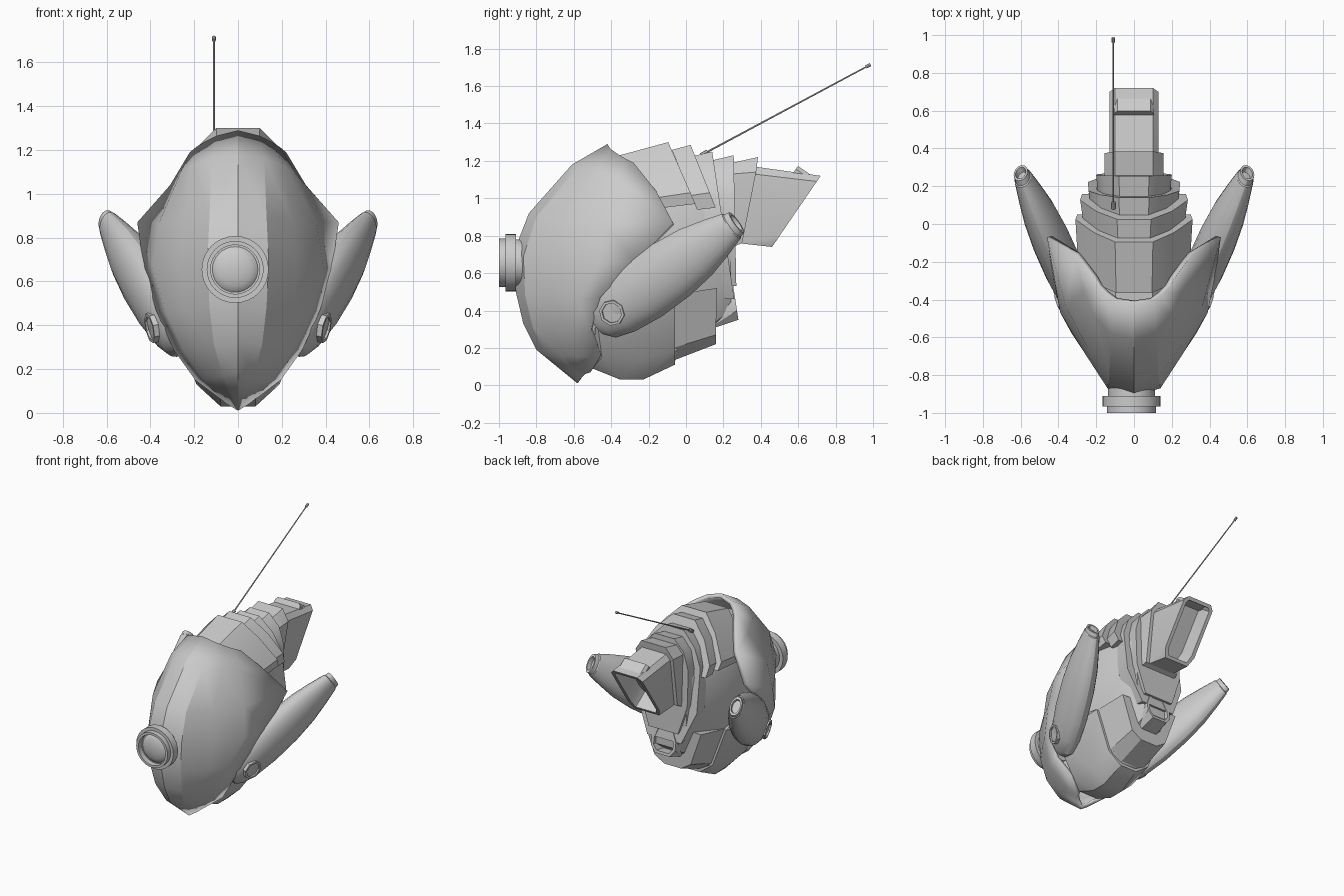
import bpy, bmesh
from math import cos, sin, pi, radians
from mathutils import Vector

if "Cube" in bpy.data.objects:
    bpy.data.objects.remove(bpy.data.objects["Cube"])


def finish(name, bm, angle=28, fix=True):
    if fix:
        bmesh.ops.recalc_face_normals(bm, faces=bm.faces)
    me = bpy.data.meshes.new(name)
    bm.to_mesh(me)
    bm.free()
    ob = bpy.data.objects.new(name, me)
    bpy.context.collection.objects.link(ob)
    bpy.ops.object.select_all(action='DESELECT')
    ob.select_set(True)
    bpy.context.view_layer.objects.active = ob
    bpy.ops.object.shade_smooth_by_angle(angle=radians(angle))
    return ob


def lathe(name, start, direction, profile, n=24, squash=1.0, side=(1, 0, 0)):
    """Spin (distance, radius) pairs round an axis; squash flattens along the side vector."""
    o, a = Vector(start), Vector(direction).normalized()
    u = Vector(side)
    u = (u - a * u.dot(a)).normalized()
    v = a.cross(u)
    bm = bmesh.new()
    rings = [[bm.verts.new(o + a * t + u * (r * squash * cos(2 * pi * k / n)) + v * (r * sin(2 * pi * k / n)))
              for k in range(n)] for t, r in profile]
    for p, q in zip(rings, rings[1:]):
        for k in range(n):
            bm.faces.new((p[k], p[(k + 1) % n], q[(k + 1) % n], q[k]))
    bmesh.ops.remove_doubles(bm, verts=bm.verts, dist=1e-5)
    return finish(name, bm)


def hull(name, half, opening=None):
    """Convex solid from half its points mirrored in x; opening = (direction, rim, depth) hollows a face."""
    bm = bmesh.new()
    for x, y, z in half:
        for s in (1, -1):
            bm.verts.new((s * x, y, z))
    res = bmesh.ops.convex_hull(bm, input=bm.verts)
    loose = [v for v in bm.verts if not v.link_faces]
    bmesh.ops.delete(bm, geom=loose, context='VERTS')
    bmesh.ops.dissolve_limit(bm, angle_limit=radians(3), verts=bm.verts, edges=bm.edges)
    bmesh.ops.recalc_face_normals(bm, faces=bm.faces)
    if opening:
        d = Vector(opening[0]).normalized()
        face = max(bm.faces, key=lambda f: f.normal.dot(d))
        bmesh.ops.inset_region(bm, faces=[face], thickness=opening[1])
        ext = bmesh.ops.extrude_discrete_faces(bm, faces=[face])['faces'][0]
        bmesh.ops.translate(bm, verts=ext.verts, vec=-d * opening[2])
    return finish(name, bm)


# Front shell: rows from crown to chin, columns from ridge to rear edge
rows = [
    [(0, -.42, 1.29), (.10, -.405, 1.265), (.15, -.37, 1.24), (.19, -.33, 1.215), (.22, -.28, 1.19)],
    [(0, -.61, 1.18), (.12, -.58, 1.16), (.21, -.49, 1.13), (.265, -.36, 1.09), (.31, -.16, 1.04)],
    [(0, -.84, .92), (.13, -.80, .90), (.25, -.65, .88), (.36, -.44, .87), (.46, -.07, .87)],
    [(0, -.91, .74), (.14, -.87, .69), (.27, -.67, .66), (.39, -.47, .66), (.43, -.27, .66)],
    [(0, -.91, .50), (.13, -.86, .48), (.25, -.70, .47), (.33, -.58, .46), (.375, -.46, .47)],
    [(0, -.87, .33), (.11, -.82, .31), (.19, -.72, .30), (.25, -.62, .29), (.295, -.51, .29)],
    [(0, -.80, .19), (.07, -.75, .17), (.12, -.67, .16), (.16, -.58, .155), (.195, -.46, .15)],
    [(0, -.58, .01), (.025, -.57, .025), (.05, -.56, .04), (.075, -.54, .06), (.09, -.51, .07)],
]
bm = bmesh.new()
grid = [[bm.verts.new(p) for p in [(-x, y, z) for x, y, z in r[:0:-1]] + r] for r in rows]
for a, b in zip(grid, grid[1:]):
    for j in range(len(a) - 1):
        bm.faces.new((a[j], b[j], b[j + 1], a[j + 1]))
shell = finish("front_shell", bm, 24, fix=False)
mod = shell.modifiers.new("thickness", 'SOLIDIFY')
mod.thickness, mod.offset = .03, -1

# Inner body
hull("inner_body", [
    (.10, -.50, 1.15), (.21, -.48, 1.03), (.27, -.45, .80), (.25, -.50, .40), (.10, -.5, .12),
    (.09, -.06, 1.21), (.20, -.06, 1.12), (.29, -.06, .92), (.28, -.06, .52), (.15, -.06, .18), (.06, -.06, .13),
    (.08, .24, 1.16), (.18, .24, .95), (.17, .24, .60), (.08, .24, .40)])

# Belly plates
hull("belly_plate_front", [
    (.08, -.50, .09), (.08, -.35, .03), (.08, -.23, .03), (.07, -.06, .11), (.18, -.45, .15), (.19, -.25, .13),
    (.18, -.06, .19), (.28, -.48, .38), (.31, -.25, .45), (.29, -.06, .48), (.25, -.4, .56)])
hull("belly_plate_rear", [
    (.07, -.10, .12), (.07, .16, .22), (.17, -.10, .19), (.15, .16, .27), (.28, -.10, .48), (.24, .165, .52)])

# Overlapping neck plates: arch points, y at the top, lean, depth
for name, arch, y0, lean, depth in [
    ("neck_plate_1", [(.10, 1.30), (.21, 1.19), (.31, 1.03), (.30, .97)], -.095, .44, .27),
    ("neck_plate_2", [(.09, 1.285), (.20, 1.18), (.285, 1.03), (.275, .95)], .025, .40, .10),
    ("neck_plate_3", [(.08, 1.25), (.18, 1.15), (.24, 1.02), (.245, .70), (.14, .46)], .14, .15, .11),
    ("neck_plate_4", [(.08, 1.23), (.16, 1.15), (.20, 1.02), (.195, .75), (.12, .53)], .255, .02, .11),
]:
    top = arch[0][1]
    pts = []
    for x, z in arch:
        y = y0 + lean * (top - z)
        pts += [(x, y, z), (x * .95, y - depth, .7 + (z - .7) * (1 - .45 * depth))]
    hull(name, pts)

# Rear duct and its collar
hull("duct_collar", [
    (.10, .25, 1.19), (.155, .25, 1.13), (.15, .25, .74), (.10, .385, 1.22), (.155, .375, 1.14), (.14, .30, .76)])
hull("rear_duct", [
    (.10, .36, 1.17), (.13, .36, 1.13), (.11, .28, .76),
    (.10, .72, 1.12), (.13, .6995, 1.09), (.13, .501, .80), (.10, .46, .74)], ((0, .825, -.565), .028, .13))

# Lower nozzle
hull("lower_nozzle", [
    (.06, .10, .56), (.10, .10, .45), (.07, .10, .29),
    (.06, .25, .55), (.10, .2635, .46), (.10, .2725, .40), (.06, .28, .35)], ((0, .99, .15), .022, .08))

# Front lens, slightly off centre
lathe("lens_housing", (-.013, -.84, .655), (0, -1, 0), [
    (0, 0), (0, .125), (.07, .125), (.07, .153), (.125, .153), (.125, .13), (.16, .13), (.16, .112), (.12, .112), (.12, 0)], 32)
lathe("lens_glass", (-.013, -.95, .655), (0, -1, 0), [
    (0, .112), (.015, .10), (.027, .075), (.035, .04), (.038, 0)], 32)

# Side pods with end openings and mounting rings
for s, label in ((1, "right"), (-1, "left")):
    start = Vector((s * .29, -.42, .37))
    axis = (Vector((s * .60, .27, .87)) - start).normalized()
    length = (Vector((s * .60, .27, .87)) - start).length
    lathe("side_pod_" + label, start, axis, [
        (-.09, 0), (-.075, .07), (-.03, .12), (.08, .153), (.25, .172), (.45, .17), (.62, .15), (.76, .115),
        (length - .035, .082), (length - .03, .074), (length, .068), (length, .05), (length - .03, .045),
        (length - .03, 0)], 20, .58, (s, 0, 0))
    side = Vector((s, 0, 0))
    out = (side - axis * side.dot(axis)).normalized()
    lathe("pod_ring_" + label, start + axis * .065 + out * .045, out, [
        (0, .07), (.053, .07), (.053, .055), (.042, .055), (.042, 0)], 8, 1, axis)

# Antenna
lathe("antenna", (-.11, .08, 1.23), (0, .91, .487), [
    (0, 0), (0, .012), (.04, .012), (.04, .005), (1.0, .004), (1.0, .009), (1.028, .009), (1.028, 0)], 8)
